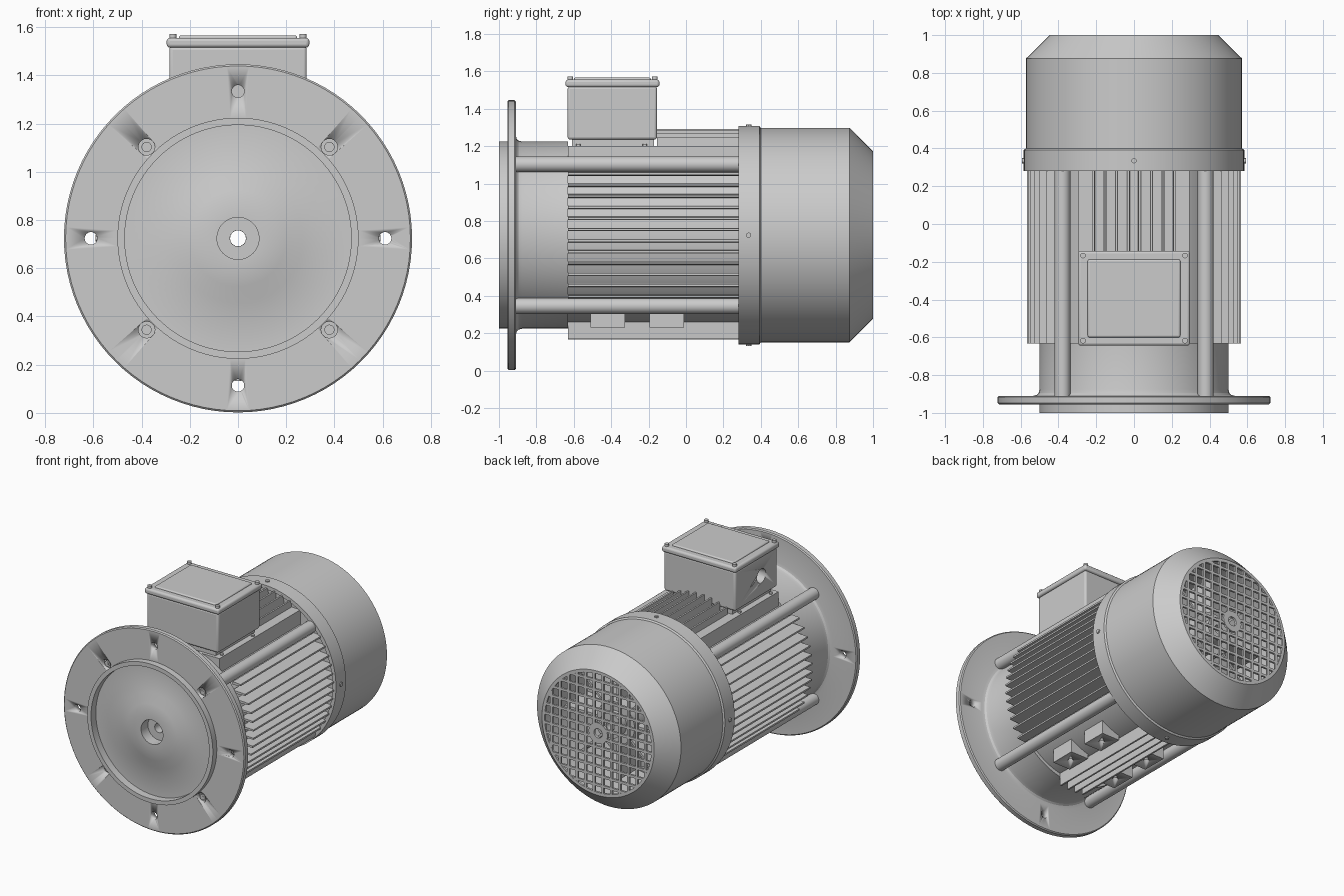
import bpy, bmesh
from math import sin, cos, pi, sqrt, radians
from mathutils import Matrix, Vector

if "Cube" in bpy.data.objects:
    bpy.data.objects.remove(bpy.data.objects["Cube"])

ZC = 0.724   # height of the motor axis
PITCH = 0.0615


def finish(bm, name, bevel=0, seg=2):
    bmesh.ops.recalc_face_normals(bm, faces=bm.faces)
    me = bpy.data.meshes.new(name)
    bm.to_mesh(me)
    bm.free()
    ob = bpy.data.objects.new(name, me)
    bpy.context.collection.objects.link(ob)
    if bevel:
        m = ob.modifiers.new("bevel", 'BEVEL')
        m.width, m.segments, m.limit_method = bevel, seg, 'ANGLE'
    bpy.ops.object.select_all(action='DESELECT')
    ob.select_set(True)
    bpy.context.view_layer.objects.active = ob
    bpy.ops.object.shade_smooth_by_angle(angle=radians(30))
    return ob


def lathe(name, prof, seg=96):
    """Spin a closed (radius, y) outline around the motor axis."""
    bm = bmesh.new()
    vs = [bm.verts.new((r, y, ZC)) for r, y in prof]
    es = [bm.edges.new((vs[i - 1], vs[i])) for i in range(len(vs))]
    bmesh.ops.spin(bm, geom=vs + es, cent=(0, 0, ZC), axis=(0, 1, 0),
                   angle=2 * pi, steps=seg, use_merge=False)
    bmesh.ops.remove_doubles(bm, verts=bm.verts, dist=1e-5)
    return finish(bm, name)


def cyl(bm, p0, p1, r, seg=24):
    p0, p1 = Vector(p0), Vector(p1)
    d = p1 - p0
    mat = Matrix.Translation((p0 + p1) / 2) @ d.to_track_quat('Z', 'Y').to_matrix().to_4x4()
    bmesh.ops.create_cone(bm, cap_ends=True, segments=seg, radius1=r, radius2=r,
                          depth=d.length, matrix=mat)


def prism(bm, pts, y0, y1):
    """Extrude an (x, z) outline along y."""
    f = bm.faces.new([bm.verts.new((x, y0, z)) for x, z in pts])
    g = bmesh.ops.extrude_face_region(bm, geom=[f])['geom']
    for v in g:
        if isinstance(v, bmesh.types.BMVert):
            v.co.y = y1


def box(bm, x0, x1, y0, y1, z0, z1):
    prism(bm, [(x0, z0), (x1, z0), (x1, z1), (x0, z1)], y0, y1)


def cut(ob, bm):
    c = finish(bm, ob.name + "_cutter")
    c.hide_render = True
    c.hide_set(True)
    m = ob.modifiers.new("holes", 'BOOLEAN')
    m.object, m.solver = c, 'EXACT'


# Front flange with spigot, boss and bore
flange = lathe("front_flange", [
    (0.087, -0.978), (0.2, -0.978), (0.268, -0.945), (0.47, -0.945), (0.47, -1), (0.5, -1),
    (0.5, -0.955), (0.715, -0.955), (0.722, -0.948), (0.722, -0.917), (0.715, -0.91),
    (0.535, -0.91), (0.515, -0.905), (0.505, -0.895), (0.5, -0.875), (0.5, -0.63),
    (0.087, -0.63)])
CORNERS = [(sx * 0.379, ZC + sz * 0.379) for sx in (-1, 1) for sz in (-1, 1)]
bm = bmesh.new()
for x, z in ((0.61, 0), (-0.61, 0), (0, 0.61), (0, -0.61)):
    cyl(bm, (x, -1.1, ZC + z), (x, -0.8, ZC + z), 0.026)
for x, z in CORNERS:
    cyl(bm, (x, -1.1, z), (x, -0.928, z), 0.034)
cut(flange, bm)

# Flange screws
bm = bmesh.new()
for x, z in CORNERS:
    cyl(bm, (x, -0.945, z), (x, -0.92, z), 0.021)
    cyl(bm, (x, -0.948, z), (x, -0.92, z), 0.01, 6)
finish(bm, "flange_screws")

# Stator barrel, rear end shield, hollow shaft
lathe("stator_barrel", [(0.08, -0.64), (0.475, -0.64), (0.475, 0.29), (0.556, 0.29),
                        (0.556, 0.36), (0.08, 0.36)])
lathe("hollow_shaft", [(0.033, -0.9), (0.088, -0.9), (0.088, 0.86), (0.033, 0.86)], 48)

# Cooling fins: level at the sides, upright at top and bottom
R = 0.567


def fin(bm, off, way, y0, y1, tip=R):
    a, b = 0.4, sqrt(tip * tip - off * off)
    pts = [(a, off - 0.011), (b, off - 0.006), (b, off + 0.006), (a, off + 0.011)]
    if way in 'LR':
        s = 1 if way == 'R' else -1
        pts = [(s * p, ZC + q) for p, q in pts]
    else:
        s = 1 if way == 'T' else -1
        pts = [(q, ZC + s * p) for p, q in pts]
    prism(bm, pts, y0, y1)


bm = bmesh.new()
for k in range(12):
    o = (k - 5.5) * PITCH * 0.97
    fin(bm, o, 'L', -0.632, 0.29)
    fin(bm, o, 'R', -0.632, 0.29)
for k in range(8):
    fin(bm, (k - 3.5) * PITCH, 'T', -0.155, 0.29)
for k in range(4):
    fin(bm, (k - 1.5) * PITCH, 'B', -0.632, 0.29, 0.56)
finish(bm, "cooling_fins")

# Tie rod ribs at the four corners
bm = bmesh.new()
for x, z in CORNERS:
    cyl(bm, (x, -0.915, z), (x, 0.3, z), 0.042)
finish(bm, "tie_rods")

# Flat top saddle and terminal box neck
bm = bmesh.new()
box(bm, -0.295, 0.295, -0.632, 0.29, 1.0, 1.2)
box(bm, -0.25, 0.25, -0.61, -0.17, 1.1, 1.245)
finish(bm, "top_saddle")
bm = bmesh.new()
for x in (-0.272, 0.272):
    for y in (-0.575, -0.22):
        cyl(bm, (x, y, 1.19), (x, y, 1.212), 0.012, 12)
finish(bm, "saddle_screws")

# Foot mounting pads with bolt holes
bm = bmesh.new()
holes = bmesh.new()
for x in (-0.19, 0.19):
    for y in (-0.418, -0.102):
        box(bm, x - 0.07, x + 0.07, y - 0.092, y + 0.092, 0.23, 0.4)
        cyl(holes, (x, y, 0.1), (x, y, 0.3), 0.02)
cut(finish(bm, "foot_pads"), holes)

# Terminal box with cable entry on the left side
bm = bmesh.new()
box(bm, -0.285, 0.285, -0.633, -0.155, 1.235, 1.52)
tbox = finish(bm, "terminal_box", 0.014, 3)
holes = bmesh.new()
cyl(holes, (-0.4, -0.45, 1.38), (-0.2, -0.45, 1.38), 0.05, 32)
cut(tbox, holes)
bm = bmesh.new()
box(bm, -0.296, 0.296, -0.644, -0.142, 1.515, 1.556)
finish(bm, "terminal_box_lid", 0.014, 3)
bm = bmesh.new()
box(bm, -0.245, 0.245, -0.6, -0.188, 1.545, 1.566)
finish(bm, "lid_panel", 0.009, 3)
bm = bmesh.new()
for x in (-0.27, 0.27):
    for y in (-0.618, -0.167):
        cyl(bm, (x, y, 1.54), (x, y, 1.572), 0.015, 16)
finish(bm, "lid_screws")

# Fan cowl shell with mounting band
lathe("fan_cowl", [(0.584, 0.28), (0.584, 0.392), (0.573, 0.4), (0.573, 0.875), (0.447, 1.0),
                   (0.425, 1.0), (0.425, 0.985), (0.44, 0.985), (0.556, 0.868), (0.556, 0.28)])
bm = bmesh.new()
for k in range(4):
    c, s = cos(k * pi / 2), sin(k * pi / 2)
    cyl(bm, (0.57 * c, 0.335, ZC + 0.57 * s), (0.592 * c, 0.335, ZC + 0.592 * s), 0.014, 12)
finish(bm, "cowl_screws")

# Rear air grille: crossed bars around a ring-shaped hub
GP, GR, W = 0.068, 0.432, 0.009
bm = bmesh.new()
for k in range(-6, 6):
    o = (k + 0.5) * GP
    h = sqrt(GR * GR - o * o)
    spans = [(-h, -0.05), (0.05, h)] if abs(o) < 0.05 else [(-h, h)]
    for a, b in spans:
        box(bm, o - W, o + W, 0.985, 0.999, ZC + a, ZC + b)
        box(bm, a, b, 0.985, 0.999, ZC + o - W, ZC + o + W)
finish(bm, "air_grille")
lathe("grille_hub", [(0.033, 0.984), (0.076, 0.984), (0.076, 1.0), (0.033, 1.0)], 16)

# Cooling fan inside the cowl
lathe("fan_hub", [(0.085, 0.5), (0.42, 0.5), (0.42, 0.52), (0.15, 0.54), (0.15, 0.8), (0.085, 0.8)], 48)
bm = bmesh.new()
for k in range(8):
    n = len(bm.verts)
    box(bm, 0.14, 0.42, 0.51, 0.78, -0.008, 0.008)
    bm.verts.ensure_lookup_table()
    bmesh.ops.transform(bm, verts=bm.verts[n:], matrix=Matrix.Translation((0, 0, ZC))
                        @ Matrix.Rotation(k * pi / 4, 4, 'Y'))
finish(bm, "fan_blades")
